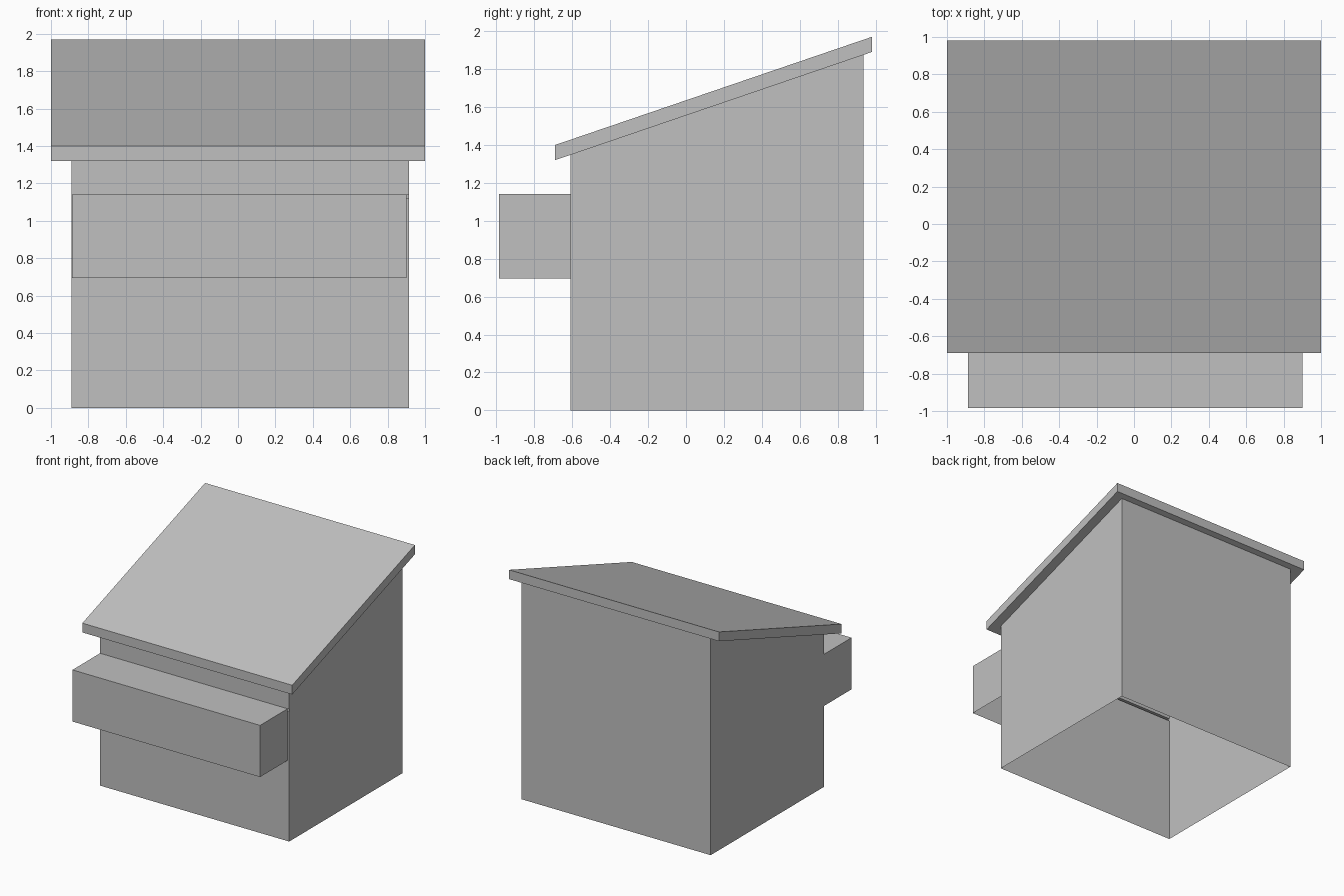
import bpy

cube = bpy.data.objects.get("Cube")
if cube:
    bpy.data.objects.remove(cube, do_unlink=True)

# Single flat colour
grey = bpy.data.materials.new("plain grey")
grey.use_nodes = True
colour = (0.53, 0.53, 0.53, 1)
grey.diffuse_color = colour
grey.node_tree.nodes["Principled BSDF"].inputs["Base Color"].default_value = colour


def extrude_profile(name, profile, left, right, skip=(), caps=True):
    """Sweep a (y, z) profile along x; skip lists profile edges left open."""
    n = len(profile)
    verts = [(x, y, z) for x in (left, right) for y, z in profile]
    faces = [(i, i + n, (i + 1) % n + n, (i + 1) % n)
             for i in range(n) if i not in skip]
    if caps:
        faces += [tuple(reversed(range(n))), tuple(range(n, 2 * n))]
    mesh = bpy.data.meshes.new(name)
    mesh.from_pydata(verts, [], faces)
    mesh.materials.append(grey)
    obj = bpy.data.objects.new(name, mesh)
    bpy.context.collection.objects.link(obj)
    return obj


FRONT, BACK = -0.61, 0.935
LEFT, RIGHT = -0.89, 0.915
EAVE, RIDGE = (-0.69, 1.32), (0.98, 1.89)
THICK = 0.08
BOX_TOP = 1.14
SLOT = 1.12


def under_roof(y):
    t = (y - EAVE[0]) / (RIDGE[0] - EAVE[0])
    return EAVE[1] + t * (RIDGE[1] - EAVE[1])


# Thin house walls, open underneath, with a narrow slot behind the front box
walls = [(FRONT, 0), (BACK, 0), (BACK, under_roof(BACK)),
         (FRONT, under_roof(FRONT)), (FRONT, BOX_TOP), (FRONT, SLOT)]
extrude_profile("house_walls", walls, LEFT, RIGHT, skip=(0, 2, 4))

# Sloping roof slab with plumb-cut ends
roof = [EAVE, RIDGE, (RIDGE[0], RIDGE[1] + THICK), (EAVE[0], EAVE[1] + THICK)]
extrude_profile("roof", roof, -1, 1)

# Front box, open underneath and against the wall
box = [(-0.985, 0.695), (FRONT, 0.695), (FRONT, BOX_TOP), (-0.985, BOX_TOP)]
extrude_profile("front_box", box, -0.888, 0.9, skip=(0, 1))
